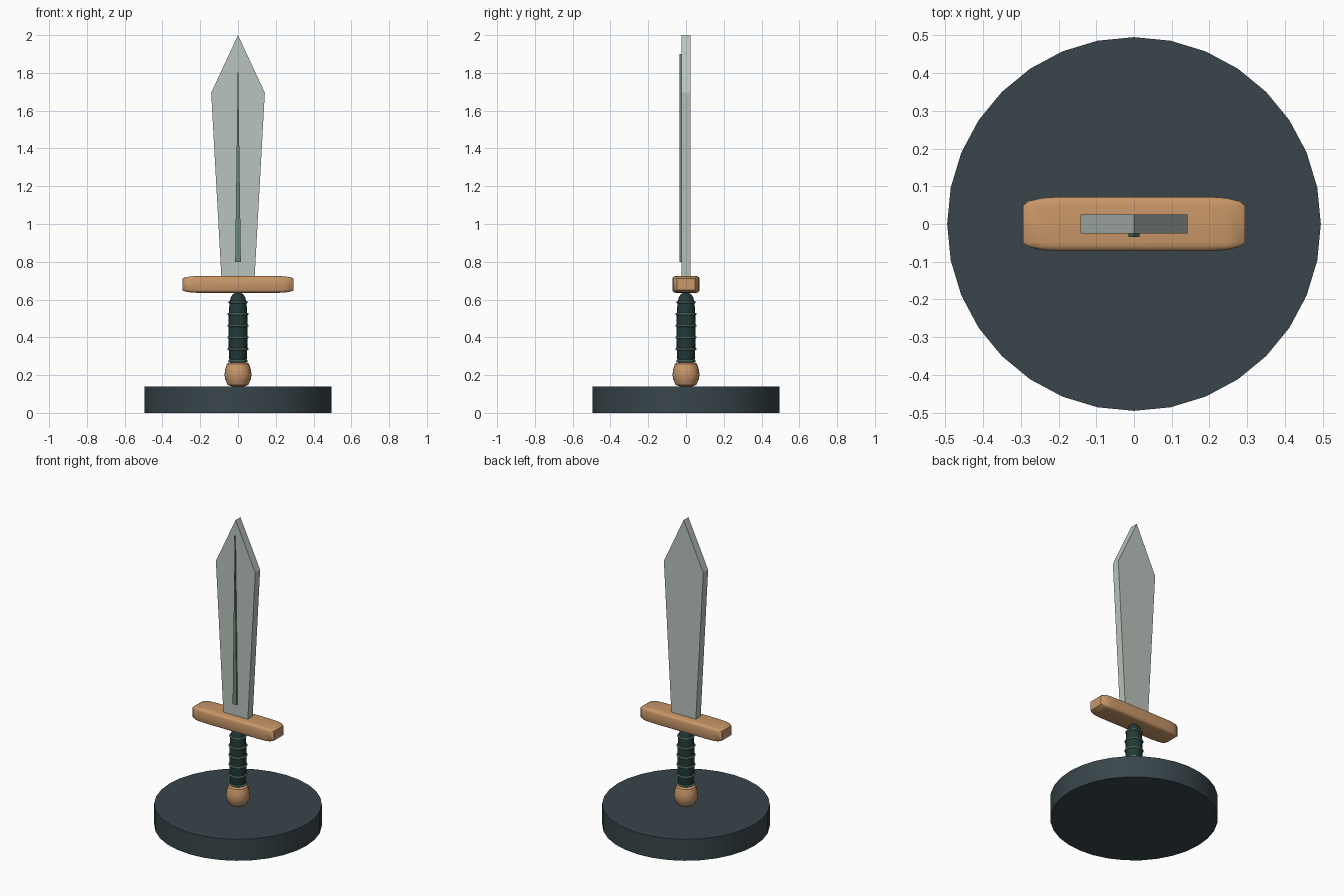
import bpy, bmesh
from math import cos, sin, pi

if "Cube" in bpy.data.objects:
    bpy.data.objects.remove(bpy.data.objects["Cube"])


def material(name, rgb):
    m = bpy.data.materials.new(name)
    m.diffuse_color = (*rgb, 1)
    m.use_nodes = True
    m.node_tree.nodes["Principled BSDF"].inputs["Base Color"].default_value = m.diffuse_color
    return m


STONE = material("dark_stone", (0.04, 0.06, 0.07))
BRASS = material("warm_brass", (0.58, 0.31, 0.14))
LEATHER = material("green_leather", (0.015, 0.043, 0.038))
CORD = material("pale_cord", (0.10, 0.18, 0.15))
STEEL = material("pale_steel", (0.49, 0.55, 0.51))
INLAY = material("green_inlay", (0.15, 0.25, 0.19))


def finish(bm, name, mat, smooth=None):
    bmesh.ops.recalc_face_normals(bm, faces=bm.faces)
    me = bpy.data.meshes.new(name)
    bm.to_mesh(me)
    bm.free()
    ob = bpy.data.objects.new(name, me)
    bpy.context.collection.objects.link(ob)
    me.materials.append(mat)
    if smooth:
        bpy.ops.object.select_all(action='DESELECT')
        ob.select_set(True)
        bpy.context.view_layer.objects.active = ob
        bpy.ops.object.shade_smooth_by_angle(angle=smooth)
    return ob


def lathe(name, profile, sides, mat, smooth=None):
    """Revolve (radius, z) points round z and cap both ends."""
    bm = bmesh.new()
    rings = [[bm.verts.new((r * cos(2 * pi * i / sides), r * sin(2 * pi * i / sides), z))
              for i in range(sides)] for r, z in profile]
    for a, b in zip(rings, rings[1:]):
        for i in range(sides):
            j = (i + 1) % sides
            bm.faces.new((a[i], a[j], b[j], b[i]))
    bm.faces.new(rings[0])
    bm.faces.new(rings[-1])
    return finish(bm, name, mat, smooth)


def plate(name, half, y0, y1, mat):
    """Extrude a left-right symmetric (x, z) outline from y0 to y1."""
    outline = half + [(-x, z) for x, z in reversed(half) if x > 0]
    bm = bmesh.new()
    face = bm.faces.new([bm.verts.new((x, y0, z)) for x, z in outline])
    ext = bmesh.ops.extrude_face_region(bm, geom=[face])
    for v in ext["geom"]:
        if isinstance(v, bmesh.types.BMVert):
            v.co.y = y1
    return finish(bm, name, mat)


# Round display base
lathe("base", [(0.495, 0), (0.495, 0.14)], 32, STONE, 0.6)

# Pommel
lathe("pommel", [(0.02, 0.136), (0.054, 0.148), (0.067, 0.175), (0.072, 0.203),
                 (0.067, 0.235), (0.058, 0.26), (0.045, 0.268)], 16, BRASS, 0.6)

# Grip with a domed top
lathe("grip", [(0.04, 0.25), (0.046, 0.28), (0.049, 0.34), (0.051, 0.43), (0.049, 0.52),
               (0.045, 0.585), (0.038, 0.613), (0.026, 0.63), (0.01, 0.637)],
      20, LEATHER, 0.7)

# Cord rings round the grip
for i in range(6):
    bpy.ops.mesh.primitive_torus_add(location=(0, 0, 0.275 + 0.0622 * i),
                                     major_radius=0.05 if 0 < i < 5 else 0.046,
                                     minor_radius=0.006,
                                     major_segments=24, minor_segments=8)
    ring = bpy.context.object
    ring.name = f"grip_ring_{i + 1}"
    ring.data.materials.append(CORD)
    bpy.ops.object.shade_smooth()

# Crossguard: a bevelled cube stretched wide
bm = bmesh.new()
bmesh.ops.create_cube(bm, size=2)
bmesh.ops.bevel(bm, geom=bm.edges[:], offset=0.33, segments=3, profile=0.5, affect='EDGES')
bmesh.ops.scale(bm, vec=(0.294, 0.072, 0.045), verts=bm.verts)
bmesh.ops.translate(bm, vec=(0, 0, 0.68), verts=bm.verts)
finish(bm, "crossguard", BRASS, 0.7)

# Blade and the tapering inlay on its front
plate("blade", [(0.087, 0.70), (0.142, 1.695), (0, 2.0)], -0.025, 0.025, STEEL)
plate("blade_inlay", [(0.015, 0.80), (0, 1.90)], -0.034, -0.02, INLAY)
